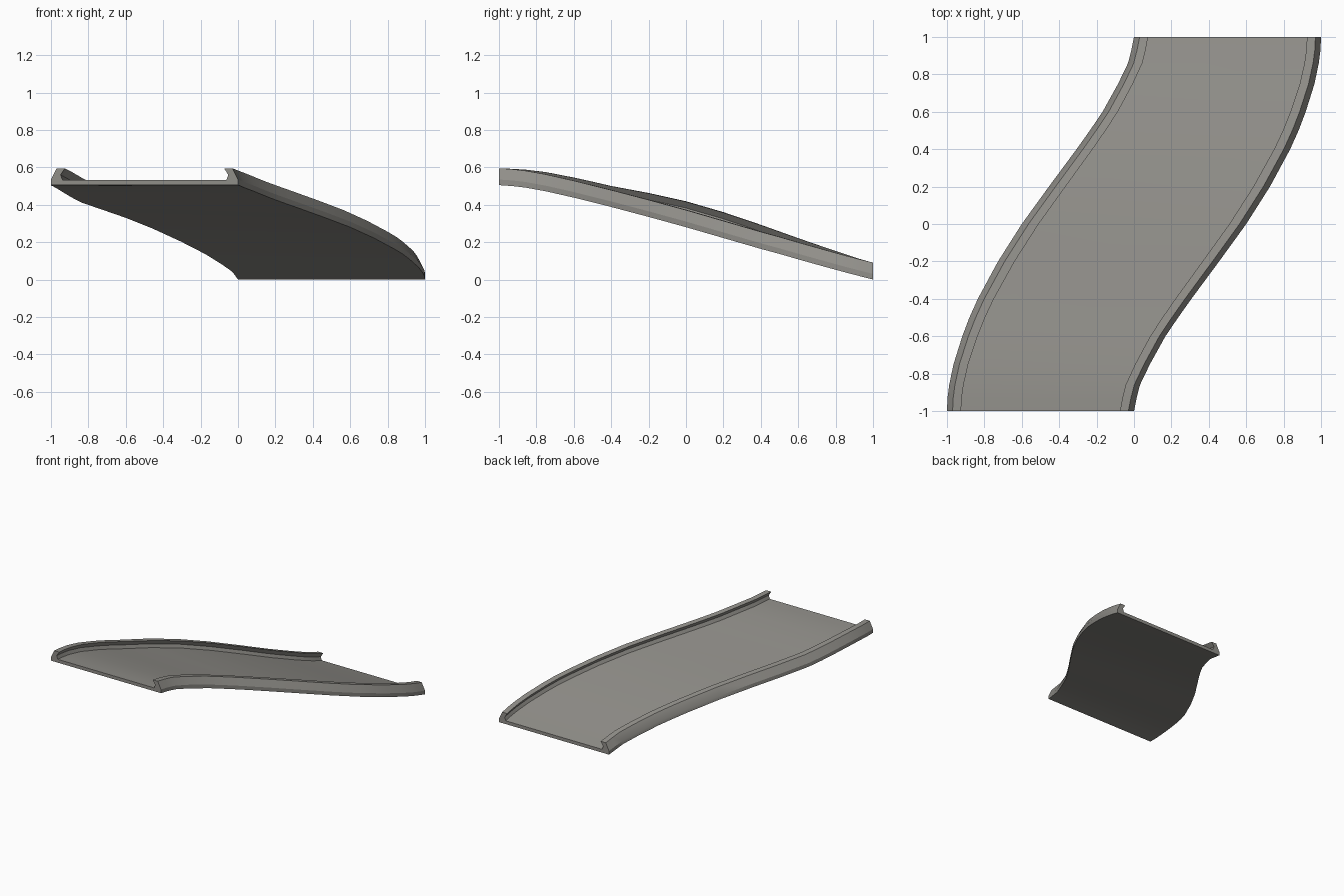
import bpy, bmesh, math

if "Cube" in bpy.data.objects:
    bpy.data.objects.remove(bpy.data.objects["Cube"])

# Stations along the ramp: y, left edge x, left underside z, right underside z
# (right edge x follows by point symmetry)
STATIONS = [
    (-1.00, -1.000, .505, .505), (-.93, -.997, .502, .500), (-.86, -.988, .498, .492),
    (-.75, -.965, .485, .472), (-.60, -.918, .456, .438), (-.50, -.880, .434, .413),
    (-.40, -.835, .411, .388), (-.20, -.727, .374, .335), (0.00, -.600, .330, .280),
    (.20, -.455, .272, .222), (.40, -.307, .204, .164), (.50, -.236, .168, .137),
    (.60, -.168, .132, .108), (.75, -.085, .080, .066), (.86, -.032, .043, .036),
    (.93, -.014, .020, .018), (1.00, 0.000, .000, .000),
]
# Half cross-section: distance in from the edge (unit width), height over underside
HALF = [(0, 0), (0, .03), (.03, .09), (.075, .09), (.052, .055), (.062, .027)]
SECTION = HALF + [(1 - u, h) for u, h in reversed(HALF)]

# One material for the whole ramp
grey = bpy.data.materials.new("warm grey concrete")
grey.diffuse_color = (.28, .272, .25, 1)
grey.use_nodes = True
grey.node_tree.nodes["Principled BSDF"].inputs["Base Color"].default_value = grey.diffuse_color

# Sweep the section (deck with a raised lip on each side) along the S-bend
bm = bmesh.new()
rings = []
for (y, left, zl, zr), opposite in zip(STATIONS, reversed(STATIONS)):
    right = -opposite[1]
    rings.append([bm.verts.new((left + (right - left) * u, y, zl + (zr - zl) * u + h))
                  for u, h in SECTION])
n = len(SECTION)
for a, b in zip(rings, rings[1:]):
    for i in range(n):
        j = (i + 1) % n
        bm.faces.new((a[i], a[j], b[j], b[i]))

# End caps
bm.faces.new(rings[0])
bm.faces.new(rings[-1])
bmesh.ops.recalc_face_normals(bm, faces=bm.faces[:])

mesh = bpy.data.meshes.new("curved_ramp")
bm.to_mesh(mesh)
bm.free()
mesh.materials.append(grey)
ramp = bpy.data.objects.new("curved_ramp", mesh)
bpy.context.collection.objects.link(ramp)
bpy.context.view_layer.objects.active = ramp
ramp.select_set(True)
bpy.ops.object.shade_smooth_by_angle(angle=math.radians(25))
